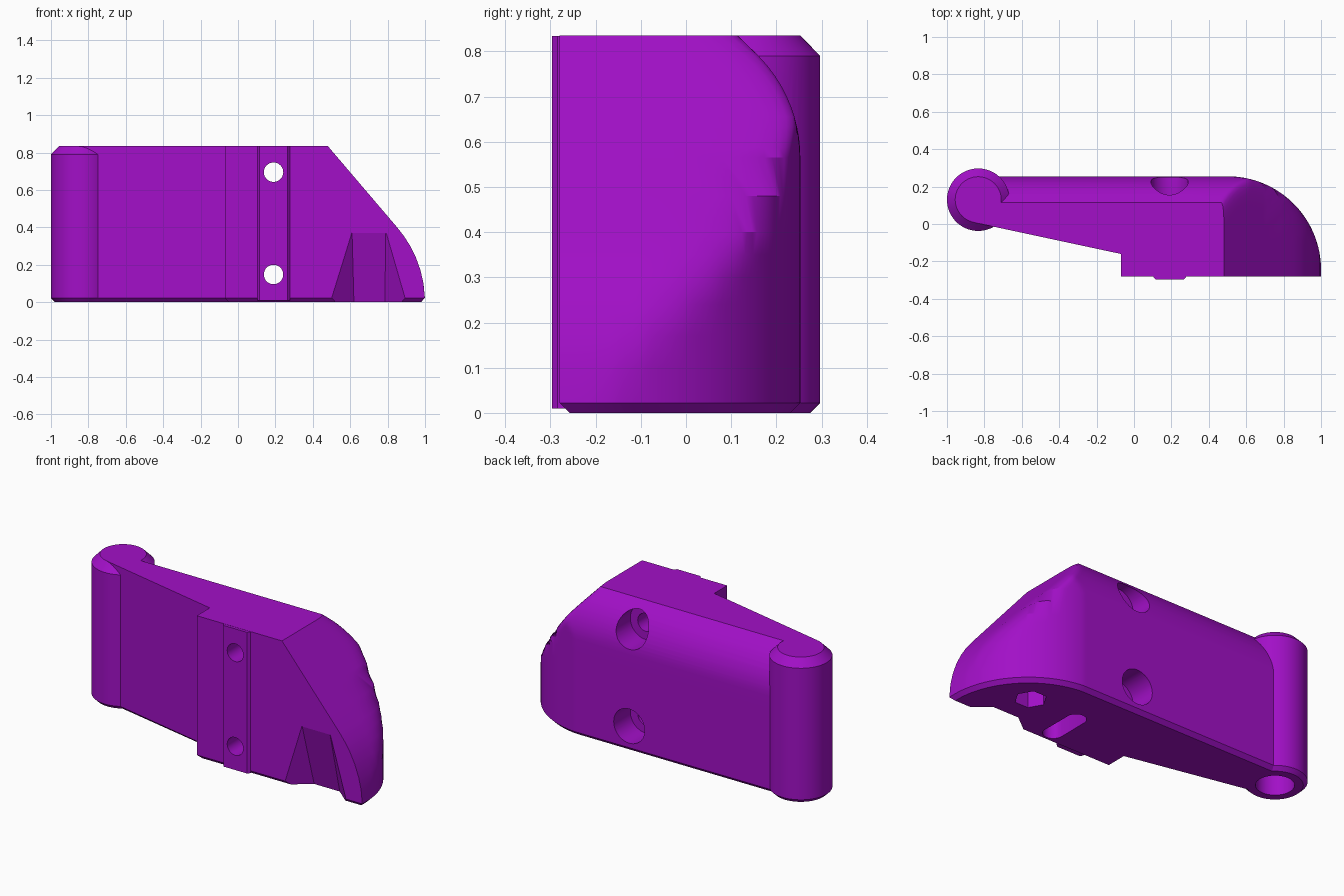
import bpy, bmesh
from math import sin, cos, pi, sqrt, hypot

if "Cube" in bpy.data.objects:
    bpy.data.objects.remove(bpy.data.objects["Cube"])

TOP = 0.835
purple = bpy.data.materials.new("purple")
purple.diffuse_color = (0.36, 0.005, 0.57, 1)
purple.use_nodes = True
purple.node_tree.nodes["Principled BSDF"].inputs["Base Color"].default_value = purple.diffuse_color


def loft(name, rings, along_y=False):
    """Closed solid through rings of (x, y, z) points; along_y swaps y and z."""
    bm = bmesh.new()
    rows = [[bm.verts.new((x, z, y) if along_y else (x, y, z)) for x, y, z in r] for r in rings]
    n = len(rows[0])
    for a, b in zip(rows, rows[1:]):
        for i in range(n):
            j = (i + 1) % n
            bm.faces.new((a[i], a[j], b[j], b[i]))
    bm.faces.new(rows[0][::-1])
    bm.faces.new(rows[-1])
    bmesh.ops.recalc_face_normals(bm, faces=bm.faces)
    mesh = bpy.data.meshes.new(name)
    bm.to_mesh(mesh)
    bm.free()
    mesh.materials.append(purple)
    ob = bpy.data.objects.new(name, mesh)
    bpy.context.collection.objects.link(ob)
    return ob


def circle(cx, cy, z, r, n=64):
    return [(cx + r * cos(2 * pi * i / n), cy + r * sin(2 * pi * i / n), z) for i in range(n)]


def flat(points, z):
    return [(x, y, z) for x, y in points]


def combine(target, tool, operation):
    mod = target.modifiers.new("bool", 'BOOLEAN')
    mod.object, mod.operation, mod.solver = tool, operation, 'EXACT'
    bpy.context.view_layer.objects.active = target
    bpy.ops.object.modifier_apply(modifier=mod.name)
    bpy.data.objects.remove(tool)


# Back profile: upright, rounded, then a 45 degree slope
def back_y(z):
    if z < 0.565:
        return 0.253
    if z < 0.791:
        return 0.253 - 0.32 + sqrt(0.32 ** 2 - (z - 0.565) ** 2)
    return 0.159 - (z - 0.791)


# Right end profile: rounded at the bottom, straight slope above
def right_x(z):
    if z < 0.4:
        return 0.39 + sqrt(0.61 ** 2 - z ** 2)
    return 0.851 - (z - 0.4) * 0.853


# Plan section of the body at height z, inset by c
def section(z, c=0.0):
    yb, xr, front = back_y(z) - c, right_x(z) - c, -0.28 + c
    ox, steps, pts = 0.4, 64, []
    for i in range(steps + 1):
        a = pi / 2 * i / steps
        dx, dy = cos(a), sin(a)
        to_right = (xr - ox) / max(dx, 1e-6)
        to_back = (yb - front) / max(dy, 1e-6)
        if ox + to_back * dx > 0.5:
            px, py = ox - 0.5, front + 0.245
            b = px * dx + py * dy
            to_back = min(to_back, -b + sqrt(b * b - px * px - py * py + (0.5 - c) ** 2))
        # soft blend where the end slope meets the back
        k = 0.09 * min(1, max(0.02, (0.98 - xr) / 0.1))
        h = max(k - abs(to_right - to_back), 0) / k
        d = min(to_right, to_back) - h * h * k / 4
        pts.append((ox + d * dx, front + d * dy, z))
    pts += [(-0.85, yb, z), (-0.85, 0.007 + c, z),
            (-0.07 + c, -0.16 + c, z), (-0.07 + c, front, z)]
    return pts


# Main body with bottom chamfer
heights = [0.022, 0.1, 0.17, 0.24, 0.3, 0.35, 0.4, 0.48, 0.565]
heights += [0.565 + 0.226 * i / 10 for i in range(1, 11)] + [0.815, TOP]
body = loft("handle_body", [section(0, 0.022)] + [section(z) for z in heights])

# Hinge barrel with chamfered ends
bx, by = -0.833, 0.13
barrel = loft("barrel", [circle(bx, by, z, r) for z, r in
                         ((0, 0.145), (0.022, 0.167), (0.79, 0.167), (TOP, 0.123))])
combine(body, barrel, 'UNION')

# Raised locating strip on the front
strip = [(0.105, -0.26), (0.105, -0.284), (0.115, -0.297),
         (0.265, -0.297), (0.278, -0.284), (0.278, -0.26)]
combine(body, loft("strip", [flat(strip, 0.01), flat(strip, TOP - 0.001)]), 'UNION')

# Screw holes with counterbores from the back
for z in (0.148, 0.695):
    combine(body, loft("screw_hole", [circle(0.19, z, y, 0.052, 32) for y in (-0.4, 0.4)], True),
            'DIFFERENCE')
    combine(body, loft("counterbore", [circle(0.19, z, y, 0.1, 48) for y in (0.1, 0.4)], True),
            'DIFFERENCE')

# Tapered finger recess at the lower front
low = [(0.48, -0.4), (0.488, -0.282), (0.62, -0.18), (0.785, -0.18), (0.905, -0.282), (0.91, -0.4)]
high = [(0.603, -0.4), (0.605, -0.282), (0.61, -0.279), (0.79, -0.279), (0.795, -0.282), (0.797, -0.4)]
combine(body, loft("recess", [flat(low, -0.01), flat(high, 0.37)]), 'DIFFERENCE')

# Underside: pin bore, hexagonal socket and slot
combine(body, loft("pin_bore", [circle(bx, by, z, 0.1, 48) for z in (-0.1, 0.6)]), 'DIFFERENCE')
combine(body, loft("hex_socket", [circle(0.69, 0.0, z, 0.085, 6) for z in (-0.1, 0.22)]), 'DIFFERENCE')
slot = [(x, y + (0.09 if y > -0.1 else -0.09)) for x, y, _ in circle(0.38, -0.1, 0, 0.055, 32)]
combine(body, loft("slot", [flat(slot, -0.1), flat(slot, 0.22)]), 'DIFFERENCE')

# Smooth curves, sharp edges
bpy.ops.object.select_all(action='DESELECT')
body.select_set(True)
bpy.context.view_layer.objects.active = body
bpy.ops.object.shade_smooth_by_angle(angle=0.5)
